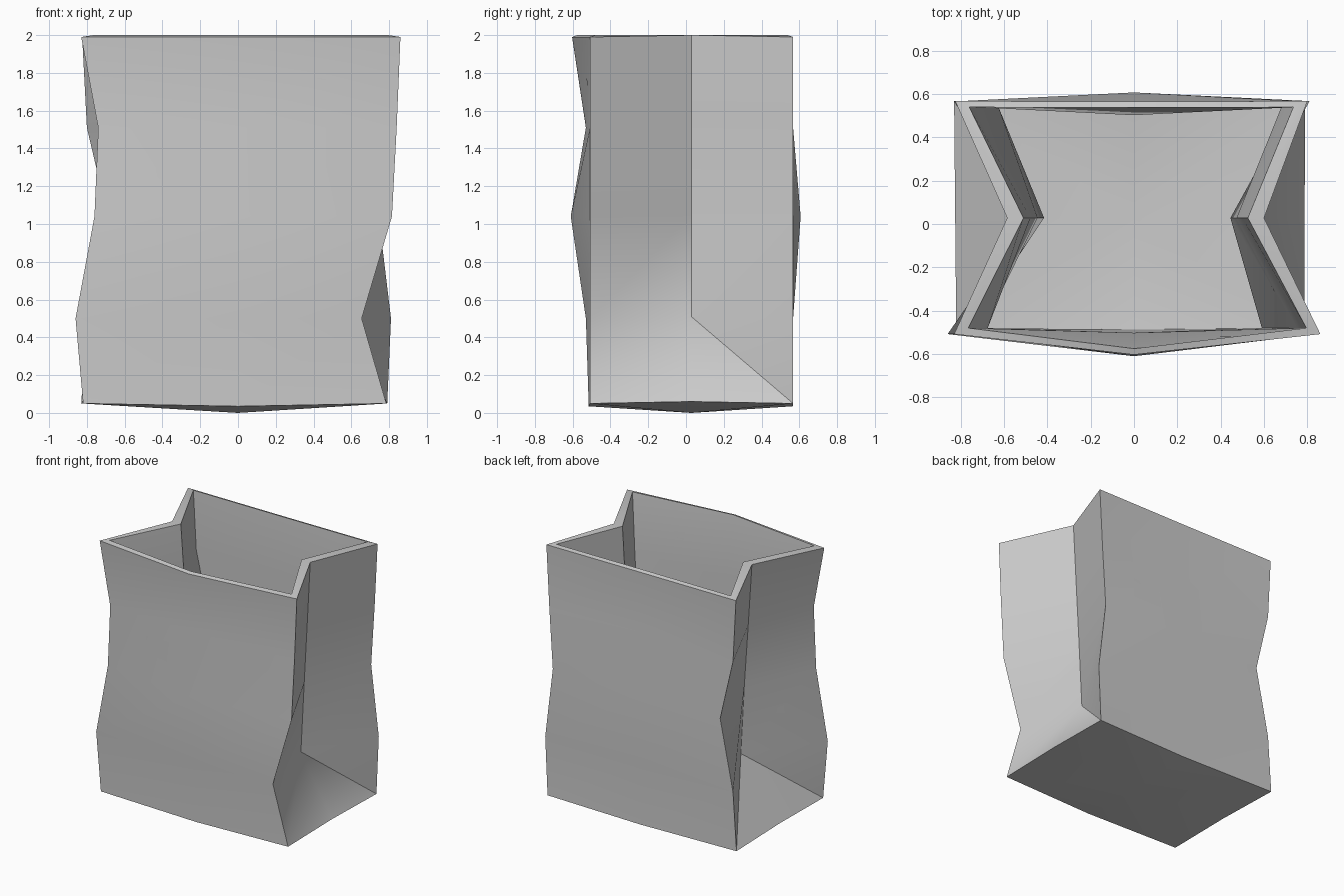
import bpy, bmesh

if "Cube" in bpy.data.objects:
    bpy.data.objects.remove(bpy.data.objects["Cube"])

# Corner and panel-centre positions at each crease height, bottom to top
HEIGHTS = [0.05, 0.50, 1.04, 1.51, 1.99]
FRONT_LEFT_X = [-0.82, -0.86, -0.76, -0.74, -0.83]
FRONT_RIGHT_X = [0.785, 0.655, 0.815, 0.84, 0.86]
BACK_RIGHT_X = [0.79, 0.81, 0.745, 0.775, 0.80]
BACK_LEFT_X = [-0.83, -0.80, -0.69, -0.80, -0.825]
FRONT_MID_Y = [-0.515, -0.53, -0.61, -0.53, -0.603]
BACK_MID_Y = [0.565, 0.55, 0.607, 0.53, 0.565]
FOLD_LEFT_X = [-0.825, -0.49, -0.52, -0.553, -0.585]
FOLD_RIGHT_X = [0.787, 0.52, 0.548, 0.574, 0.60]
FRONT_Y, BACK_Y, FOLD_Y = -0.508, 0.567, 0.028


def ring(bm, i, inner):
    """Eight-point bag section; the inner one is pulled in by the wall thickness."""
    z = HEIGHTS[i]
    d, w, f = (0.028, 0.065, 0.075) if inner else (0, 0, 0)
    mid_z = z - 0.015 if i == 0 else z
    if inner:
        z = mid_z = 2.0 if i == 4 else z + 0.03
    pts = [(FRONT_LEFT_X[i] + w, FRONT_Y + d, z), (0, FRONT_MID_Y[i] + d, mid_z),
           (FRONT_RIGHT_X[i] - w, FRONT_Y + d, z), (FOLD_RIGHT_X[i] - f, FOLD_Y, z + 0.01),
           (BACK_RIGHT_X[i] - w, BACK_Y - d, z), (0, BACK_MID_Y[i] - d, mid_z),
           (BACK_LEFT_X[i] + w, BACK_Y - d, z), (FOLD_LEFT_X[i] + f, FOLD_Y, z + 0.01)]
    return [bm.verts.new((x, y, min(h, 2.0))) for x, y, h in pts]


def shell(bm, inner):
    """Panels, side gussets, lower gusset triangles and sagging floor."""
    rings = [ring(bm, i, inner) for i in range(5)]
    for i in range(4):
        lo, hi = rings[i], rings[i + 1]
        for k in range(8):
            n = (k + 1) % 8
            if i == 0 and n in (3, 7):        # corner -> fold
                faces = [(lo[k], lo[n], hi[n]), (lo[k], hi[n], hi[k])]
            elif i == 0 and k in (3, 7):      # fold -> corner
                faces = [(lo[k], lo[n], hi[k]), (lo[n], hi[n], hi[k])]
            else:
                faces = [(lo[k], lo[n], hi[n], hi[k])]
            for f in faces:
                bm.faces.new(f[::-1] if inner else f)
    c = bm.verts.new((0, FOLD_Y, 0.03 if inner else 0.0))
    for k in range(8):
        f = (rings[0][(k + 1) % 8], rings[0][k], c)
        bm.faces.new(f[::-1] if inner else f)
    return rings[-1]


# Paper bag: outer skin, inner skin and the rim joining them
bm = bmesh.new()
outer, inside = shell(bm, False), shell(bm, True)
for k in range(8):
    n = (k + 1) % 8
    bm.faces.new((outer[k], outer[n], inside[n], inside[k]))
bmesh.ops.recalc_face_normals(bm, faces=bm.faces)

mesh = bpy.data.meshes.new("paper_bag")
bm.to_mesh(mesh)
bm.free()
bag = bpy.data.objects.new("paper_bag", mesh)
bpy.context.collection.objects.link(bag)
bpy.context.view_layer.objects.active = bag
bag.select_set(True)
bpy.ops.object.shade_smooth_by_angle(angle=0.6)
